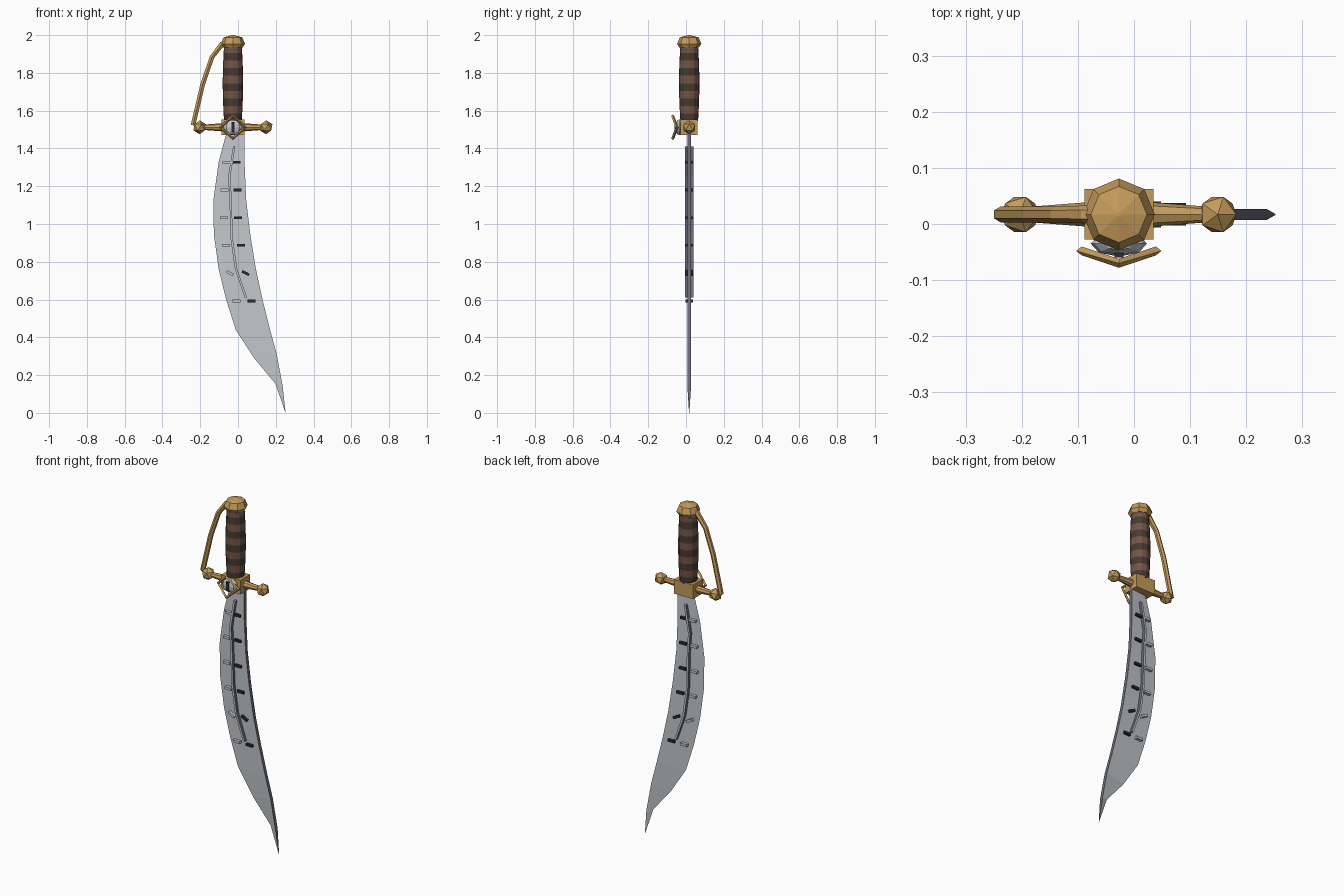
import bpy, bmesh, math
from mathutils import Vector, Matrix

if "Cube" in bpy.data.objects:
    bpy.data.objects.remove(bpy.data.objects["Cube"])

CX, CY, GZ = -0.027, 0.017, 1.512   # hilt axis and guard height


def mat(name, r, g, b):
    m = bpy.data.materials.new(name)
    m.diffuse_color = (r, g, b, 1)
    m.use_nodes = True
    m.node_tree.nodes["Principled BSDF"].inputs["Base Color"].default_value = m.diffuse_color
    return m


GOLD = mat("brass", 0.56, 0.33, 0.105)
STEEL = mat("steel", 0.55, 0.58, 0.61)
DARK_STEEL = mat("dark steel", 0.15, 0.145, 0.19)
BLACK = mat("black", 0.025, 0.025, 0.03)
BROWN = mat("leather brown", 0.17, 0.09, 0.062)
DARK_BROWN = mat("dark leather", 0.062, 0.042, 0.03)


def make(name, bm, *mats):
    bmesh.ops.recalc_face_normals(bm, faces=bm.faces)
    me = bpy.data.meshes.new(name)
    bm.to_mesh(me)
    bm.free()
    for m in mats:
        me.materials.append(m)
    ob = bpy.data.objects.new(name, me)
    bpy.context.collection.objects.link(ob)
    return ob


def skin(bm, rings, closed=False):
    """Join equal-length rings of points with quads, capping open ends."""
    vs = [[bm.verts.new(p) for p in r] for r in rings]
    n = len(vs[0])
    faces = []
    for i in range(len(vs) if closed else len(vs) - 1):
        a, b = vs[i], vs[(i + 1) % len(vs)]
        faces.append([bm.faces.new((a[k], a[(k + 1) % n], b[(k + 1) % n], b[k])) for k in range(n)])
    if not closed:
        bm.faces.new(vs[0])
        bm.faces.new(vs[-1])
    return faces


def lathe(profile, sides):
    return [[(CX + r * math.cos(2 * math.pi * k / sides), CY + r * math.sin(2 * math.pi * k / sides), z)
             for k in range(sides)] for r, z in profile]


def tube(name, pts, radii, sides, m):
    pts = [Vector(p) for p in pts]
    n, rings = len(pts), []
    for i, p in enumerate(pts):
        t = (pts[min(i + 1, n - 1)] - pts[max(i - 1, 0)]).normalized()
        u = Vector((0, 1, 0))
        u = (u - t * u.dot(t)).normalized()
        w = t.cross(u)
        rings.append([p + radii[i] * (u * math.cos(2 * math.pi * k / sides) + w * math.sin(2 * math.pi * k / sides))
                      for k in range(sides)])
    bm = bmesh.new()
    skin(bm, rings)
    return make(name, bm, m)


def box(name, c, size, m, angle=0):
    bm = bmesh.new()
    bmesh.ops.create_cube(bm, size=1, matrix=Matrix.Translation(c) @ Matrix.Rotation(angle, 4, 'Y')
                          @ Matrix.Diagonal((*size, 1)))
    return make(name, bm, m)


# Blade: wedge section with flat spine on +x, sharp edge on -x; (z edge, x edge, z spine, x spine)
stations = [(1.50, -0.055, 1.50, 0.035), (1.45, -0.070, 1.45, 0.035), (1.33, -0.102, 1.32, 0.035),
            (1.13, -0.130, 1.13, 0.043), (0.945, -0.128, 0.945, 0.065), (0.76, -0.102, 0.76, 0.095),
            (0.60, -0.063, 0.60, 0.130), (0.44, -0.012, 0.44, 0.170), (0.29, 0.085, 0.31, 0.205),
            (0.155, 0.198, 0.145, 0.236), (0.0, 0.252, 0.0, 0.252)]
bm = bmesh.new()
rings = [[(xe, CY, ze), (xs, CY - 0.01, zs), (xs, CY + 0.01, zs)] for ze, xe, zs, xs in stations]
rings[-1] = [(0.2515, CY, 0.0), (0.252, CY - 0.001, 0.0), (0.252, CY + 0.001, 0.0)]
for f in skin(bm, rings):
    f[1].material_index = 1
make("blade", bm, STEEL, DARK_STEEL)

# Raised centre rib: steel on the broad faces, dark on its narrow sides
rib = [(-0.020, 1.41), (-0.047, 1.25), (-0.040, 1.15), (-0.033, 0.92), (-0.010, 0.76), (0.042, 0.61)]
bm = bmesh.new()
for f in skin(bm, [[(x + sx * 0.006, CY + sy * 0.023, z) for sx, sy in ((-1, -1), (1, -1), (1, 1), (-1, 1))]
                   for x, z in rib]):
    f[1].material_index = 1
    f[3].material_index = 1
make("blade_rib", bm, STEEL, DARK_STEEL)

# Paired notches either side of the rib
notches = [(-0.062, -0.007, 1.327), (-0.072, -0.003, 1.18), (-0.074, 0.0, 1.033),
           (-0.064, 0.016, 0.887), (-0.043, 0.040, 0.74), (-0.009, 0.072, 0.592)]
for i, (xl, xr, z) in enumerate(notches):
    ang = math.radians(27) if i == 4 else 0
    box(f"light_notch_{i}", (xl, CY, z), (0.042, 0.040, 0.014), STEEL, ang)
    box(f"dark_notch_{i}", (xr, CY, z), (0.042, 0.040, 0.014), BLACK, ang)

# Grip with alternating leather bands
N = 10
grip = [(0.047 + 0.007 * math.sin(math.pi * i / N), 1.545 + 0.40 * i / N) for i in range(N + 1)]
bm = bmesh.new()
for i, f in enumerate(skin(bm, lathe(grip, 12))):
    for q in f:
        q.material_index = i % 2
make("grip", bm, DARK_BROWN, BROWN)

# Pommel
bm = bmesh.new()
skin(bm, lathe([(0.052, 1.934), (0.064, 1.954), (0.050, 1.988), (0.004, 2.0)], 8))
make("pommel", bm, GOLD)

# Guard: block, tapered arms, faceted end balls
box("guard_block", (CX, CY, GZ), (0.123, 0.090, 0.082), GOLD)
for side, label in ((-1, "left"), (1, "right")):
    tube(f"guard_arm_{label}", [(CX + side * 0.04, CY, GZ), (CX + side * 0.17, CY, GZ)], [0.023, 0.013], 8, GOLD)
    bm = bmesh.new()
    bmesh.ops.create_icosphere(bm, subdivisions=1, radius=0.037,
                               matrix=Matrix.Translation((CX + side * 0.176, CY, GZ)))
    make(f"guard_ball_{label}", bm, GOLD)

# Knuckle bow from pommel to left ball
tube("knuckle_bow", [(-0.055, CY, 1.965), (-0.085, CY, 1.952), (-0.138, CY, 1.883), (-0.187, CY, 1.74),
                     (-0.238, CY, 1.523)], [0.016, 0.016, 0.014, 0.014, 0.014], 6, GOLD)

# Eye ornament on the guard front: faceted ball and slit pupil
bm = bmesh.new()
bmesh.ops.create_uvsphere(bm, u_segments=8, v_segments=6, radius=1,
                          matrix=Matrix.Translation((CX, -0.035, GZ)) @ Matrix.Diagonal((0.05, 0.023, 0.042, 1)))
make("eye_ball", bm, STEEL)
box("eye_pupil", (CX, -0.056, GZ), (0.016, 0.008, 0.054), BLACK)

# Bent diamond frame round the eye, mitred at its four corners
bm = bmesh.new()
rings = []
for k in range(4):
    c, s = round(math.cos(k * math.pi / 2)), round(math.sin(k * math.pi / 2))
    y = -0.048 if c else -0.070
    rings.append([(CX + c * a, y + dy, GZ + s * a * 0.9)
                  for a, dy in ((0.056, 0), (0.066, -0.008), (0.076, 0), (0.066, 0.008))])
skin(bm, rings, closed=True)
make("eye_frame", bm, GOLD)
